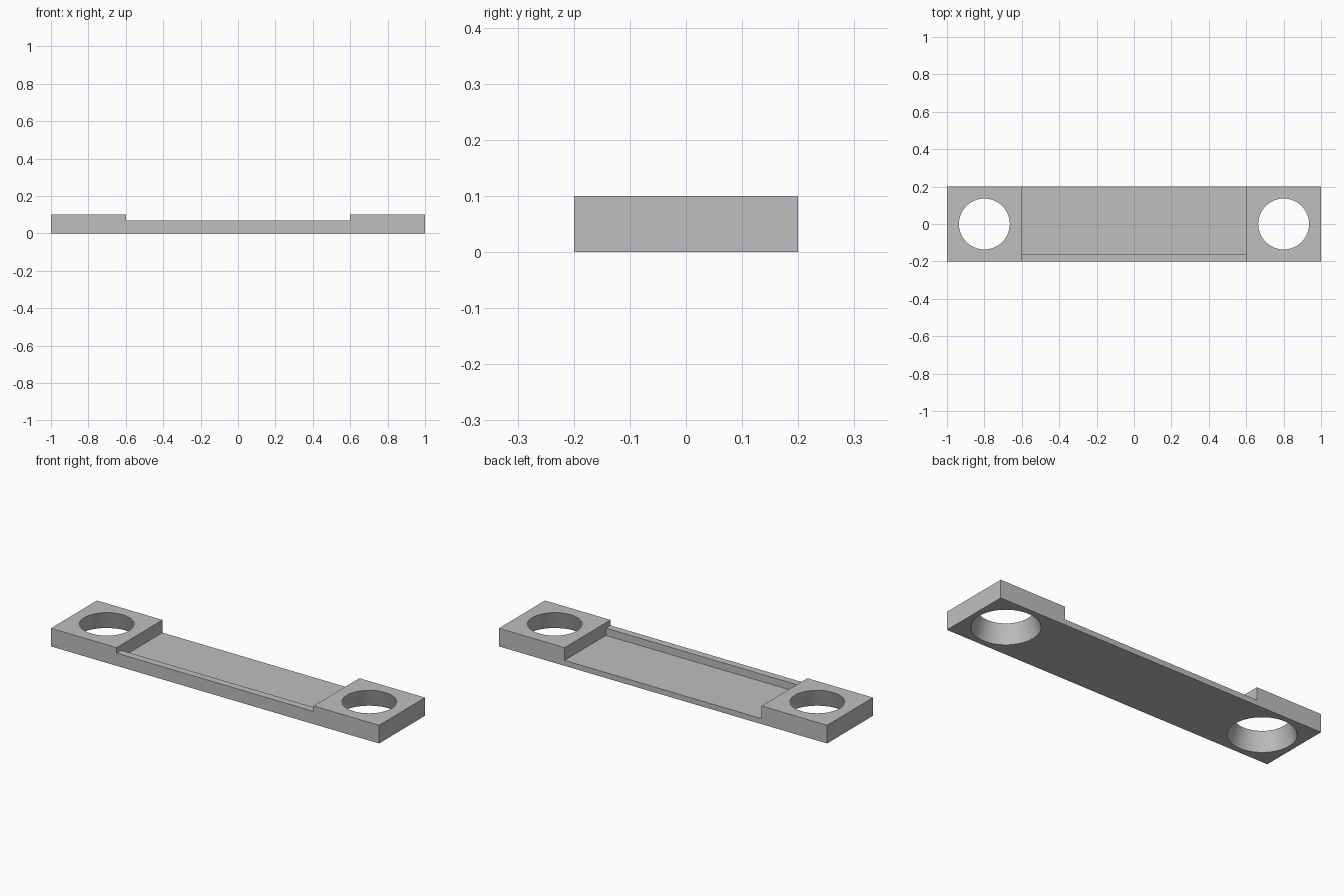
import bpy
import bmesh
import math
from mathutils import Matrix, Vector

old = bpy.data.objects.get("Cube")
if old:
    bpy.data.objects.remove(old, do_unlink=True)

LENGTH, WIDTH, HEIGHT = 2.0, 0.4, 0.1
RECESS = 0.6          # half length of the lowered middle
FLOOR, LIP = 0.03, 0.07
LIP_Y = -0.16         # inner edge of the front lip
HOLE_X, TOP_R, BOTTOM_R = 0.8, 0.136, 0.168

grey = bpy.data.materials.new("matte grey")
grey.use_nodes = True
colour = (0.52, 0.52, 0.52, 1)
grey.diffuse_color = colour
for node in grey.node_tree.nodes:
    if node.type == 'BSDF_PRINCIPLED':
        node.inputs["Base Color"].default_value = colour


def make_object(name, bm):
    bmesh.ops.recalc_face_normals(bm, faces=bm.faces)
    mesh = bpy.data.meshes.new(name)
    bm.to_mesh(mesh)
    bm.free()
    mesh.materials.append(grey)
    obj = bpy.data.objects.new(name, mesh)
    bpy.context.scene.collection.objects.link(obj)
    return obj


def cut(target, cutter):
    cutter.hide_render = True
    mod = target.modifiers.new("cut", 'BOOLEAN')
    mod.operation = 'DIFFERENCE'
    mod.solver = 'EXACT'
    mod.object = cutter
    bpy.context.view_layer.objects.active = target
    bpy.ops.object.modifier_apply(modifier=mod.name)
    bpy.data.objects.remove(cutter, do_unlink=True)


# Solid bar
bm = bmesh.new()
bmesh.ops.create_cube(bm, size=1, matrix=Matrix.Translation((0, 0, HEIGHT / 2))
                      @ Matrix.Diagonal((LENGTH, WIDTH, HEIGHT, 1)))
bar = make_object("link_bar", bm)

# Stepped recess: low floor open at the back, raised lip along the front
bm = bmesh.new()
out_y, out_z = WIDTH, HEIGHT * 2
profile = [(-out_y, LIP), (LIP_Y, LIP), (LIP_Y, FLOOR),
           (out_y, FLOOR), (out_y, out_z), (-out_y, out_z)]
face = bm.faces.new([bm.verts.new((-RECESS, y, z)) for y, z in profile])
ext = bmesh.ops.extrude_face_region(bm, geom=[face])
bmesh.ops.translate(bm, vec=Vector((2 * RECESS, 0, 0)),
                    verts=[g for g in ext["geom"] if isinstance(g, bmesh.types.BMVert)])
cut(bar, make_object("recess_cutter", bm))

# Tapered holes, wider underneath; cutters overshoot along the same slope
over = 0.02
extra = (BOTTOM_R - TOP_R) * over / HEIGHT
for side in (-1, 1):
    bm = bmesh.new()
    bmesh.ops.create_cone(bm, cap_ends=True, segments=64,
                          radius1=BOTTOM_R + extra, radius2=TOP_R - extra,
                          depth=HEIGHT + 2 * over,
                          matrix=Matrix.Translation((side * HOLE_X, 0, HEIGHT / 2)))
    cut(bar, make_object("hole_cutter", bm))

# Smooth hole walls, crisp edges
bpy.ops.object.select_all(action='DESELECT')
bar.select_set(True)
bpy.context.view_layer.objects.active = bar
bpy.ops.object.shade_smooth_by_angle(angle=math.radians(30))
